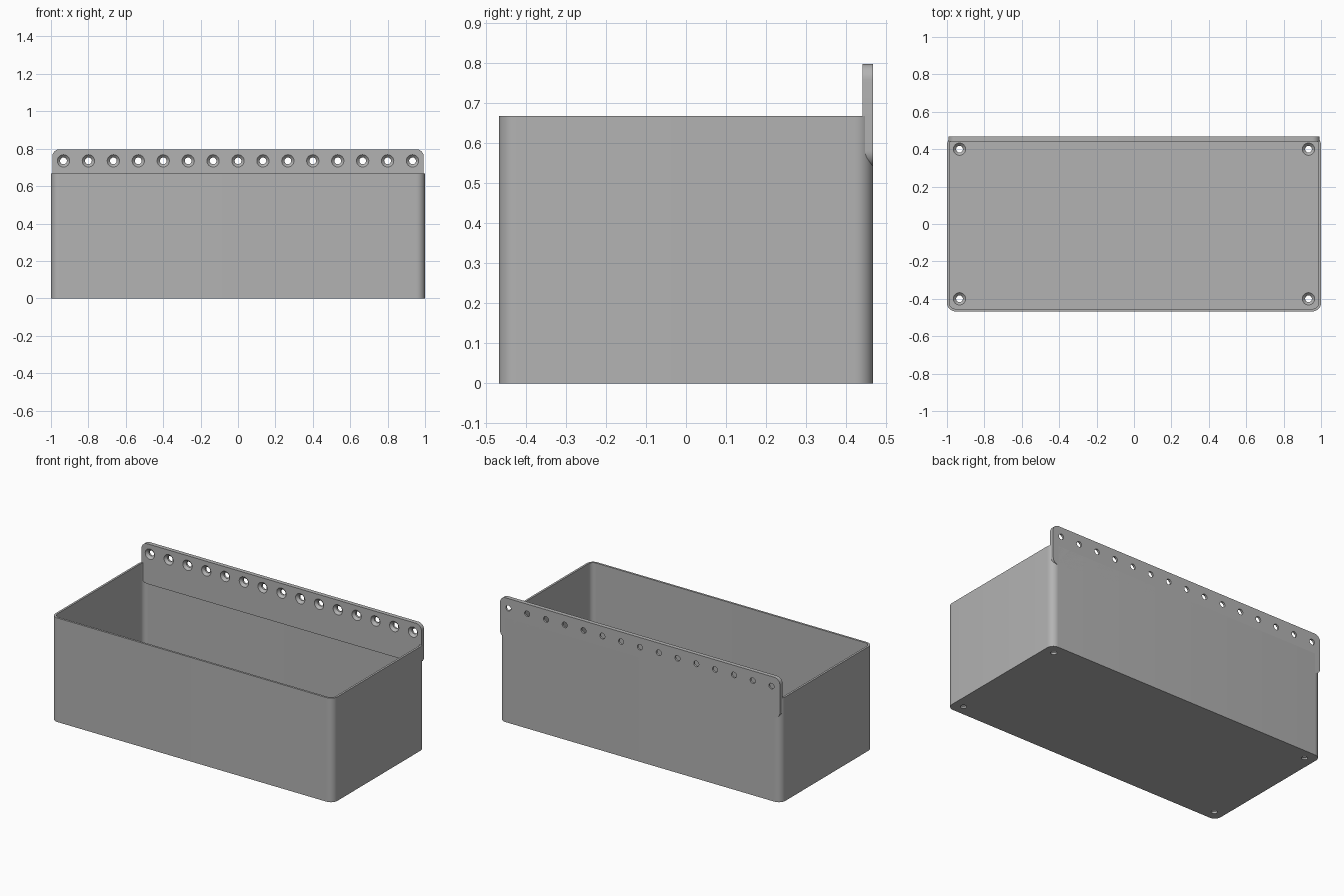
import bpy, bmesh, math
from mathutils import Matrix

if "Cube" in bpy.data.objects:
    bpy.data.objects.remove(bpy.data.objects["Cube"])

HALF_X, HALF_Y, HEIGHT = 1.0, 0.467, 0.667
WALL, THICK = 0.0133, 0.027          # side wall, floor and hanging plate
HOLE_R, SINK_R = 0.018, 0.033

grey = bpy.data.materials.new("plain grey")
grey.use_nodes = True
colour = (0.45, 0.45, 0.45, 1)
grey.diffuse_color = colour
grey.node_tree.nodes["Principled BSDF"].inputs["Base Color"].default_value = colour


def make_object(name, bm):
    bmesh.ops.recalc_face_normals(bm, faces=bm.faces)
    mesh = bpy.data.meshes.new(name)
    bm.to_mesh(mesh)
    bm.free()
    mesh.materials.append(grey)
    obj = bpy.data.objects.new(name, mesh)
    bpy.context.collection.objects.link(obj)
    return obj


def rounded_slab(name, hx, hy, radius, z0, z1, steps=10):
    """Upright prism with a rounded rectangle as its outline."""
    bm = bmesh.new()
    outline = []
    for i, (sx, sy) in enumerate([(1, 1), (-1, 1), (-1, -1), (1, -1)]):
        for k in range(steps + 1):
            a = (i + k / steps) * math.pi / 2
            outline.append(bm.verts.new((sx * (hx - radius) + radius * math.cos(a),
                                         sy * (hy - radius) + radius * math.sin(a), z0)))
    base = bm.faces.new(outline)
    top = bmesh.ops.extrude_face_region(bm, geom=[base])["geom"]
    bmesh.ops.translate(bm, vec=(0, 0, z1 - z0),
                        verts=[g for g in top if isinstance(g, bmesh.types.BMVert)])
    return make_object(name, bm)


def sink_cutter(name, places, z0, z1):
    """Countersunk drills along z, wide at z1."""
    bm = bmesh.new()
    pad = 0.01
    profile = [(z0 - pad, HOLE_R), (z1 - (SINK_R - HOLE_R), HOLE_R),
               (z1, SINK_R), (z1 + pad, SINK_R)]
    sides = 32
    for x, y in places:
        rings = [[bm.verts.new((x + r * math.cos(2 * math.pi * k / sides),
                                y + r * math.sin(2 * math.pi * k / sides), z))
                  for k in range(sides)] for z, r in profile]
        for low, high in zip(rings, rings[1:]):
            for k in range(sides):
                n = (k + 1) % sides
                bm.faces.new((low[k], low[n], high[n], high[k]))
        bm.faces.new(rings[0])
        bm.faces.new(rings[-1])
    return make_object(name, bm)


def cut(target, cutter):
    mod = target.modifiers.new("cut", "BOOLEAN")
    mod.operation, mod.solver, mod.object = "DIFFERENCE", "EXACT", cutter
    bpy.context.view_layer.update()
    graph = bpy.context.evaluated_depsgraph_get()
    mesh = bpy.data.meshes.new_from_object(target.evaluated_get(graph))
    target.modifiers.clear()
    target.data = mesh
    bpy.data.objects.remove(cutter)


# Open tray with a countersunk screw hole in each floor corner
tray = rounded_slab("tray", HALF_X, HALF_Y, 0.045, 0, HEIGHT)
cut(tray, rounded_slab("tray_hollow", HALF_X - WALL, HALF_Y - WALL, 0.032, THICK, HEIGHT + 0.1))
cut(tray, sink_cutter("floor_drills", [(sx * 0.933, sy * 0.4) for sx in (-1, 1) for sy in (-1, 1)],
                      0, THICK))

# Hanging plate with a row of holes, made flat and then stood up at the back
plate_bottom, plate_top = 0.54, 0.797
middle = (plate_bottom + plate_top) / 2
plate = rounded_slab("hanging_plate", 0.993, (plate_top - plate_bottom) / 2, 0.04, 0, THICK)
cut(plate, sink_cutter("plate_drills", [((i - 7) * 0.1333, 0.735 - middle) for i in range(15)],
                       0, THICK))
plate.data.transform(Matrix.Translation((0, HALF_Y, middle)) @ Matrix.Rotation(math.pi / 2, 4, "X"))

# Smooth the curves and keep the edges sharp
bpy.ops.object.select_all(action="DESELECT")
for obj in (tray, plate):
    obj.select_set(True)
bpy.context.view_layer.objects.active = tray
bpy.ops.object.shade_smooth_by_angle(angle=math.radians(30))
